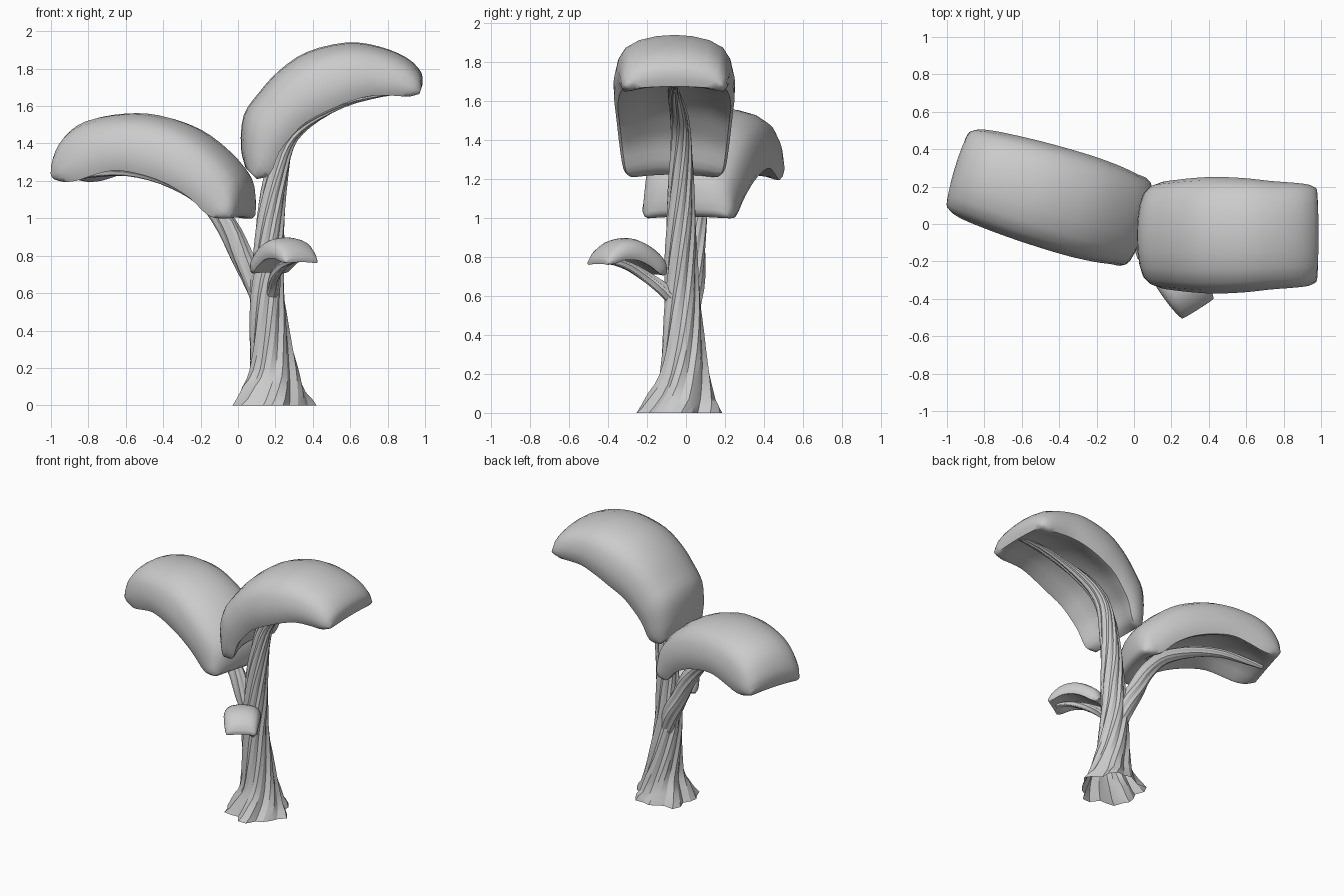
import bpy, bmesh, math
from mathutils import Vector


def smooth_path(rows, steps):
    """Catmull-Rom interpolation of equal-length tuples."""
    v = [Vector(r) for r in rows]
    out = []
    for i in range(len(v) - 1):
        a, b, c, d = v[max(i - 1, 0)], v[i], v[i + 1], v[min(i + 2, len(v) - 1)]
        for k in range(steps):
            t = k / steps
            out.append(0.5 * (2 * b + (c - a) * t + (2 * a - 5 * b + 4 * c - d) * t * t
                              + (3 * b - a - 3 * c + d) * t ** 3))
    return out + [v[-1]]


def loft(name, rings, cap_start=True, angle=30):
    bm = bmesh.new()
    vs = [[bm.verts.new(p) for p in r] for r in rings]
    n = len(vs[0])
    for a, b in zip(vs, vs[1:]):
        for j in range(n):
            bm.faces.new((a[j], a[(j + 1) % n], b[(j + 1) % n], b[j]))
    caps = [vs[-1]] + ([vs[0]] if cap_start else [])
    for c in caps:
        f = bm.faces.new(c)
        bmesh.ops.triangulate(bm, faces=[f])
    bmesh.ops.recalc_face_normals(bm, faces=bm.faces[:])
    me = bpy.data.meshes.new(name)
    bm.to_mesh(me)
    bm.free()
    ob = bpy.data.objects.new(name, me)
    bpy.context.collection.objects.link(ob)
    bpy.context.view_layer.objects.active = ob
    ob.select_set(True)
    bpy.ops.object.shade_smooth_by_angle(angle=math.radians(angle))
    ob.select_set(False)
    return ob


def bark_tube(name, rows, ref, twist, ridges, root=False):
    """Twisted, ridged tube; rows are (x, y, z, radius)."""
    path = smooth_path(rows, 3)
    profile = (1.0, 0.97, 0.86)
    rings, turn = [], 0.0
    for i, p in enumerate(path):
        q, s = path[max(i - 1, 0)], path[min(i + 1, len(path) - 1)]
        t = (s.xyz - q.xyz).normalized()
        if root and p.z < 0.05:
            t = Vector((0, 0, 1))
        u = Vector(ref).cross(t).normalized()
        w = t.cross(u)
        if i:
            turn += twist * (p.xyz - path[i - 1].xyz).length
        flare = max(0, 1 - p.z / 0.35) if root else 0
        n = ridges * 3
        ring = []
        for j in range(n):
            a = 2 * math.pi * j / n + turn
            r = p[3] * profile[j % 3] * (1 + 0.1 * flare * math.cos(5 * a + 0.4))
            ring.append(p.xyz + r * (math.cos(a) * u + math.sin(a) * w))
        rings.append(ring)
    loft(name, rings, cap_start=not root, angle=22)


# Half of the canopy cross-section: (across, height), domed top, hollow underside
HALF = [(0.3, 0.98), (0.6, 0.91), (0.82, 0.79), (0.94, 0.61), (1.0, 0.36),
        (0.99, 0.14), (0.93, 0.0), (0.82, 0.02), (0.6, 0.12), (0.3, 0.2)]
SECTION = [(0, 1)] + HALF + [(0, 0.22)] + [(-x, h) for x, h in reversed(HALF)]


def canopy(name, origin, axis, rows):
    """Arched cap; rows are (top along, top z, bottom along, bottom z, half width)."""
    o, d = Vector((*origin, 0)), Vector((*axis, 0))
    n = Vector((-d.y, d.x, 0)).normalized()
    rings = []
    for ta, tz, ba, bz, hw in smooth_path(rows, 3):
        top = o + d * ta + Vector((0, 0, tz))
        bot = o + d * ba + Vector((0, 0, bz))
        rings.append([bot.lerp(top, h) + n * (v * hw) for v, h in SECTION])
    loft(name, rings, angle=60)


# Trunk, running on under the high canopy
bark_tube("trunk", [
    (0.18, -0.025, 0, 0.22), (0.19, -0.01, 0.14, 0.148), (0.175, -0.01, 0.32, 0.114),
    (0.155, -0.02, 0.6, 0.095), (0.165, -0.025, 0.8, 0.085), (0.175, -0.025, 1.0, 0.077),
    (0.2, -0.025, 1.2, 0.066), (0.25, -0.025, 1.4, 0.055), (0.36, -0.035, 1.525, 0.047),
    (0.56, -0.06, 1.625, 0.034), (0.77, -0.065, 1.675, 0.026), (0.96, -0.065, 1.685, 0.014)],
    (0, 1, 0), 2.0, 8, root=True)

# Left and front branches
bark_tube("left_branch", [
    (0.17, 0.0, 0.42, 0.05), (0.1, 0.03, 0.64, 0.064), (0.02, 0.04, 0.8, 0.062),
    (-0.06, 0.05, 0.96, 0.058), (-0.19, 0.07, 1.115, 0.05), (-0.4, 0.125, 1.22, 0.04),
    (-0.6, 0.19, 1.255, 0.031), (-0.78, 0.24, 1.24, 0.023), (-0.9, 0.28, 1.215, 0.014)],
    (0, 1, 0), 2.0, 6)
bark_tube("front_branch", [
    (0.17, -0.03, 0.55, 0.04), (0.19, -0.11, 0.63, 0.036), (0.2, -0.2, 0.695, 0.03),
    (0.24, -0.29, 0.75, 0.024), (0.29, -0.37, 0.775, 0.018), (0.325, -0.43, 0.775, 0.011)],
    (1, 0, 0), 2.0, 5)

# Canopies
canopy("right_canopy", (0, -0.06), (1, 0), [
    (0.04, 1.27, 0.10, 1.21, 0.235), (0.015, 1.38, 0.17, 1.235, 0.265),
    (0.03, 1.55, 0.22, 1.35, 0.285), (0.11, 1.67, 0.28, 1.43, 0.295),
    (0.22, 1.79, 0.36, 1.51, 0.305), (0.37, 1.89, 0.47, 1.57, 0.312),
    (0.58, 1.94, 0.6, 1.625, 0.305), (0.75, 1.92, 0.72, 1.655, 0.29),
    (0.9, 1.86, 0.84, 1.655, 0.28), (0.98, 1.78, 0.91, 1.65, 0.27),
    (0.985, 1.71, 0.97, 1.665, 0.25)])
canopy("left_canopy", (0, 0.01), (1, -0.3), [
    (-0.955, 1.26, -0.93, 1.21, 0.21), (-0.955, 1.34, -0.87, 1.195, 0.235),
    (-0.9, 1.45, -0.8, 1.2, 0.25), (-0.79, 1.525, -0.72, 1.225, 0.26),
    (-0.6, 1.56, -0.6, 1.255, 0.27), (-0.42, 1.55, -0.47, 1.24, 0.275),
    (-0.22, 1.48, -0.32, 1.19, 0.275), (-0.06, 1.36, -0.19, 1.11, 0.265),
    (0.045, 1.23, -0.1, 1.02, 0.25), (0.06, 1.1, -0.04, 1.0, 0.245),
    (0.045, 1.03, 0.015, 1.0, 0.22)])
canopy("front_canopy", (0.15, -0.15), (0.19, -0.3), [
    (-0.05, 0.73, 0.05, 0.705, 0.1), (0.0, 0.80, 0.15, 0.715, 0.118),
    (0.25, 0.867, 0.3, 0.75, 0.124), (0.5, 0.897, 0.5, 0.78, 0.125),
    (0.75, 0.885, 0.72, 0.785, 0.12), (0.95, 0.835, 0.9, 0.765, 0.11),
    (1.02, 0.785, 1.0, 0.76, 0.1)])
